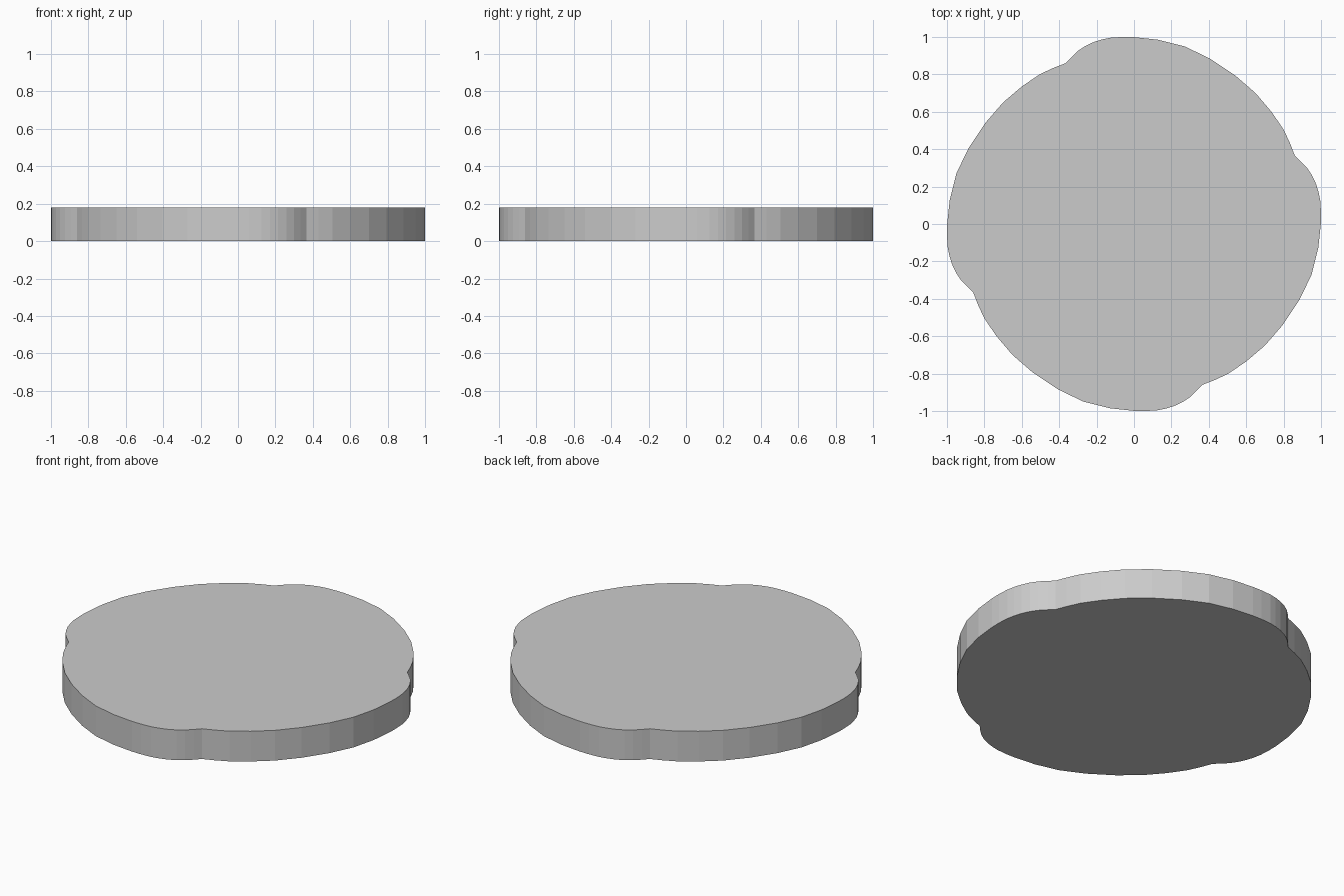
import bpy, bmesh
from math import cos, sin, pi

if "Cube" in bpy.data.objects:
    bpy.data.objects.remove(bpy.data.objects["Cube"])

HEIGHT = 0.18

# One quarter of the rim, from one notch to just before the next
quarter = [(0.86, 0.365), (0.835, 0.43), (0.80, 0.505), (0.735, 0.60), (0.65, 0.70),
           (0.54, 0.795), (0.405, 0.885), (0.27, 0.95), (0.13, 0.985), (0.0, 0.999),
           (-0.06, 1.0), (-0.125, 0.996), (-0.17, 0.987), (-0.215, 0.973),
           (-0.26, 0.952), (-0.30, 0.925), (-0.335, 0.892)]

# Four turned copies make the whole outline
outline = []
for k in range(4):
    c, s = round(cos(k * pi / 2)), round(sin(k * pi / 2))
    outline += [(x * c - y * s, x * s + y * c) for x, y in quarter]

# Notched disc: extruded outline
bm = bmesh.new()
base = bm.faces.new([bm.verts.new((x, y, 0)) for x, y in outline])
ext = bmesh.ops.extrude_face_region(bm, geom=[base], use_keep_orig=True)
top = [v for v in ext["geom"] if isinstance(v, bmesh.types.BMVert)]
bmesh.ops.translate(bm, verts=top, vec=(0, 0, HEIGHT))
bmesh.ops.recalc_face_normals(bm, faces=bm.faces)
mesh = bpy.data.meshes.new("notched_disc")
bm.to_mesh(mesh)
bm.free()
disc = bpy.data.objects.new("notched_disc", mesh)
bpy.context.collection.objects.link(disc)
